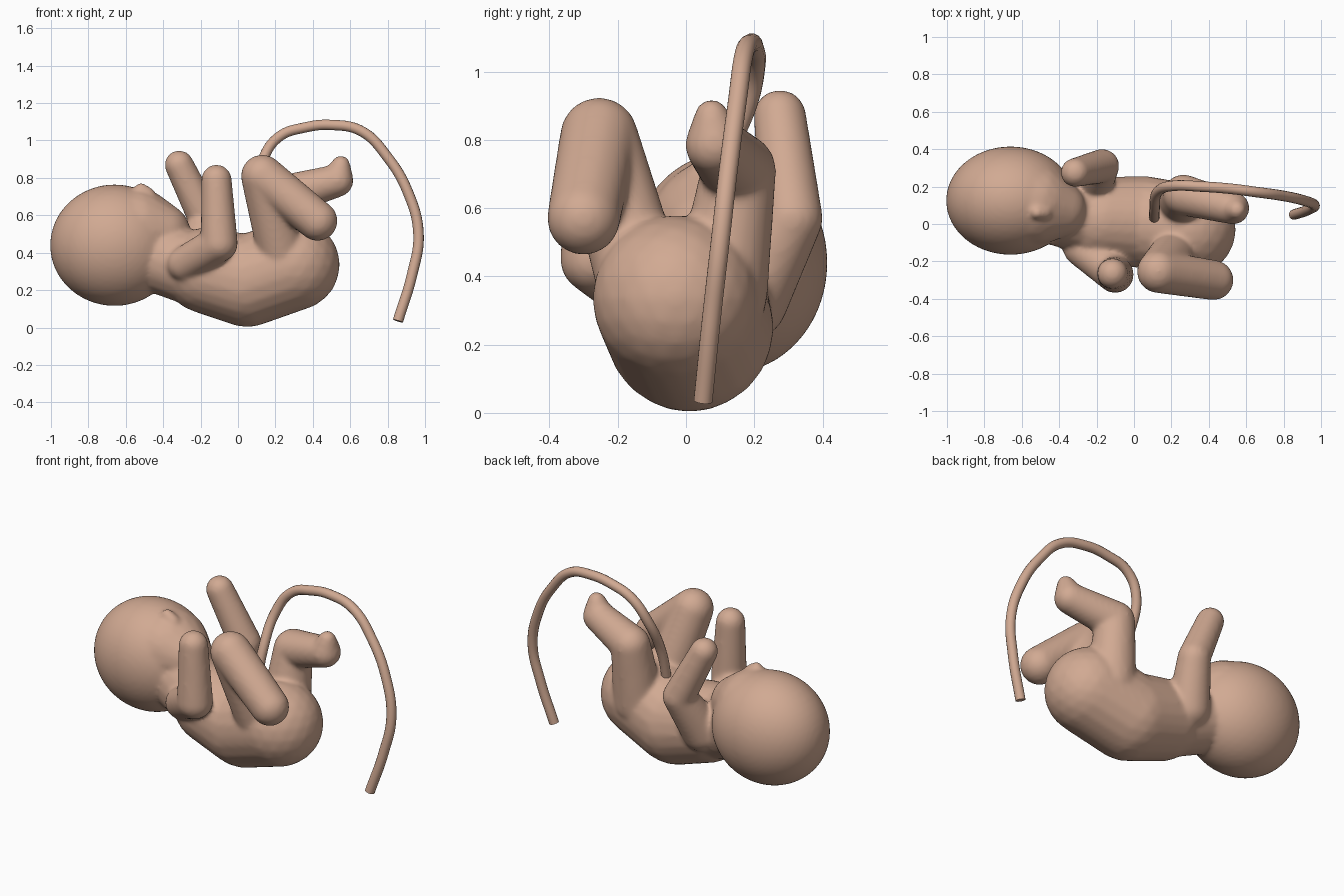
import bpy, bmesh
from mathutils import Vector, Matrix

if "Cube" in bpy.data.objects:
    bpy.data.objects.remove(bpy.data.objects["Cube"])

skin = bpy.data.materials.new("skin")
skin.diffuse_color = (0.64, 0.40, 0.29, 1)
skin.use_nodes = True
skin.node_tree.nodes["Principled BSDF"].inputs["Base Color"].default_value = skin.diffuse_color

body_bm = bmesh.new()


def merge(part):
    # append a closed part to the body mesh
    me = bpy.data.meshes.new("part")
    part.to_mesh(me)
    part.free()
    body_bm.from_mesh(me)
    bpy.data.meshes.remove(me)


def ellipsoid(c, r):
    b = bmesh.new()
    bmesh.ops.create_icosphere(b, subdivisions=4, radius=1,
        matrix=Matrix.Translation(c) @ Matrix.Diagonal((*r, 1)))
    merge(b)


def capsule(c1, r1, c2, r2):
    # tapered capsule: hull around two balls
    ball = bmesh.new()
    bmesh.ops.create_icosphere(ball, subdivisions=3, radius=1)
    b = bmesh.new()
    for c, r in ((c1, r1), (c2, r2)):
        for v in ball.verts:
            b.verts.new(Vector(c) + v.co * r)
    ball.free()
    bmesh.ops.convex_hull(b, input=b.verts[:])
    bmesh.ops.delete(b, geom=[v for v in b.verts if not v.link_faces], context='VERTS')
    bmesh.ops.recalc_face_normals(b, faces=b.faces[:])
    merge(b)


def limb(*joints):
    for (c1, r1), (c2, r2) in zip(joints, joints[1:]):
        capsule(c1, r1, c2, r2)


# head, jaw, nose and neck
ellipsoid((-0.66, 0.125, 0.44), (0.345, 0.29, 0.325))
capsule((-0.55, 0.11, 0.52), 0.23, (-0.41, 0.08, 0.51), 0.155)
capsule((-0.52, 0.06, 0.74), 0.035, (-0.48, 0.06, 0.71), 0.04)
capsule((-0.5, 0.1, 0.40), 0.19, (-0.22, 0.03, 0.31), 0.20)
# torso
limb(((-0.17, 0.02, 0.305), 0.23), ((0.05, 0.01, 0.25), 0.248),
     ((0.3, -0.03, 0.335), 0.245))
# legs
limb(((0.24, -0.13, 0.37), 0.13), ((0.13, -0.255, 0.81), 0.115),
     ((0.425, -0.3, 0.57), 0.108))
limb(((0.25, 0.10, 0.35), 0.14), ((0.265, 0.155, 0.71), 0.11),
     ((0.53, 0.085, 0.785), 0.088), ((0.55, 0.075, 0.87), 0.05))
# arms
limb(((-0.285, -0.13, 0.34), 0.095), ((-0.1, -0.27, 0.45), 0.10),
     ((-0.115, -0.265, 0.79), 0.082))
limb(((-0.24, 0.18, 0.33), 0.12), ((-0.17, 0.31, 0.57), 0.092),
     ((-0.315, 0.275, 0.87), 0.078))

mesh = bpy.data.meshes.new("baby_body")
body_bm.to_mesh(mesh)
body_bm.free()
mesh.materials.append(skin)
body = bpy.data.objects.new("baby_body", mesh)
bpy.context.collection.objects.link(body)

# blend the overlapping parts into one soft surface
rm = body.modifiers.new("blend", 'REMESH')
rm.mode = 'VOXEL'
rm.voxel_size = 0.012
rm.use_smooth_shade = True
sm = body.modifiers.new("soften", 'SMOOTH')
sm.factor = 0.5
sm.iterations = 12

# umbilical cord
path = [(0.11, 0.02, 0.46), (0.11, 0.08, 0.68), (0.135, 0.18, 0.90),
        (0.22, 0.205, 1.02), (0.36, 0.20, 1.07), (0.5, 0.19, 1.083),
        (0.66, 0.17, 1.05), (0.8, 0.15, 0.91), (0.91, 0.125, 0.72),
        (0.965, 0.10, 0.5), (0.93, 0.075, 0.28), (0.855, 0.05, 0.035)]
curve = bpy.data.curves.new("umbilical_cord", 'CURVE')
curve.dimensions = '3D'
curve.bevel_depth = 0.028
curve.bevel_resolution = 5
curve.use_fill_caps = True
curve.materials.append(skin)
spline = curve.splines.new('BEZIER')
spline.bezier_points.add(len(path) - 1)
for p, co in zip(spline.bezier_points, path):
    p.co = co
    p.handle_left_type = p.handle_right_type = 'AUTO'
spline.use_smooth = True
cord = bpy.data.objects.new("umbilical_cord", curve)
bpy.context.collection.objects.link(cord)
